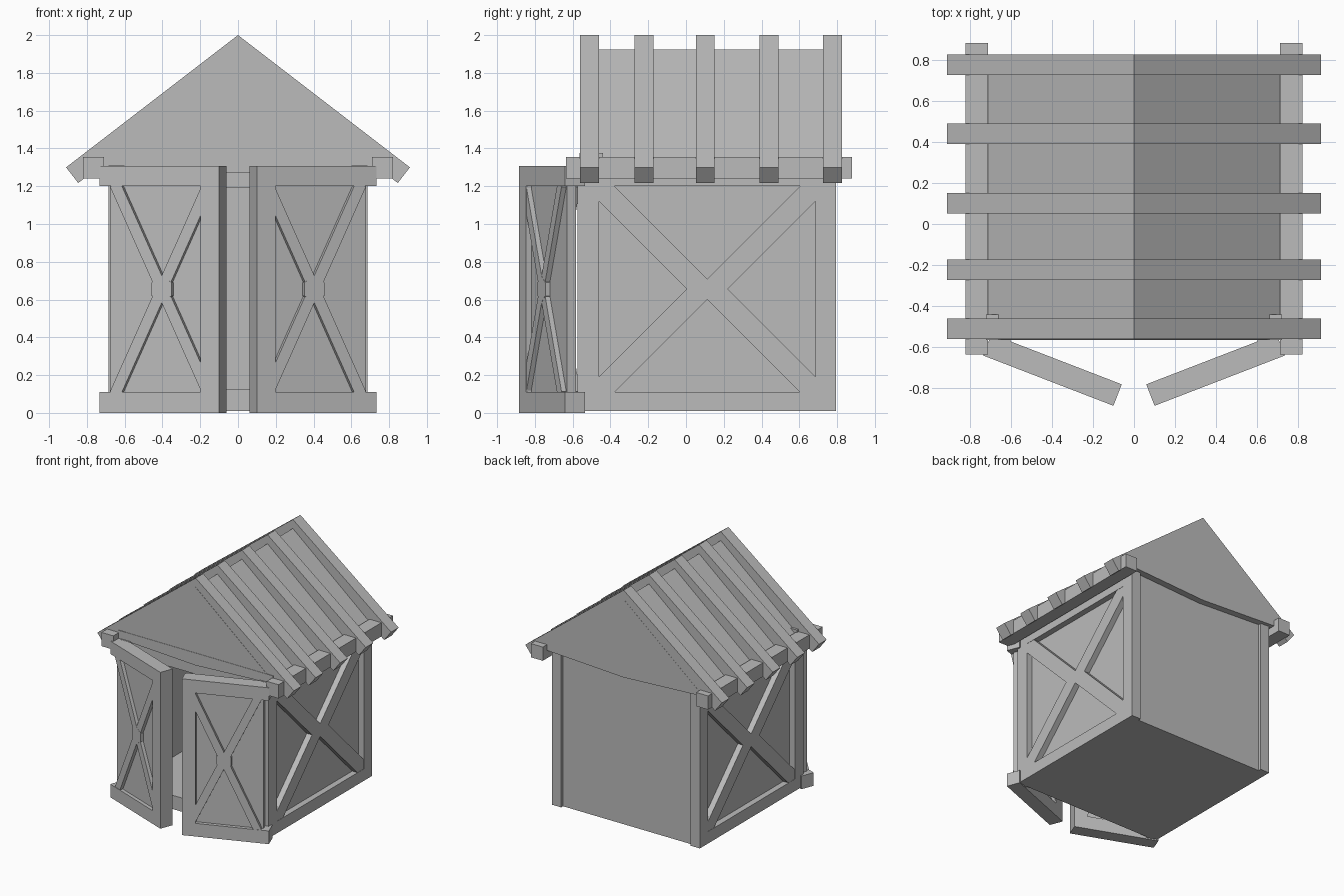
import bpy, bmesh, math
from mathutils import Matrix, Vector

cube = bpy.data.objects.get("Cube")
if cube:
    bpy.data.objects.remove(cube, do_unlink=True)

grey = bpy.data.materials.new("plain grey")
grey.use_nodes = True
colour = (0.5, 0.5, 0.5, 1)
grey.diffuse_color = colour
grey.node_tree.nodes["Principled BSDF"].inputs["Base Color"].default_value = colour


def prism(name, outline, d0, d1, matrix=Matrix()):
    """Extrude an outline in local x, z along local y from d0 to d1."""
    bm = bmesh.new()
    near = [bm.verts.new((a, d0, b)) for a, b in outline]
    far = [bm.verts.new((a, d1, b)) for a, b in outline]
    bm.faces.new(near)
    bm.faces.new(far[::-1])
    n = len(outline)
    for i in range(n):
        j = (i + 1) % n
        bm.faces.new((near[j], near[i], far[i], far[j]))
    bm.transform(matrix)
    bmesh.ops.recalc_face_normals(bm, faces=bm.faces)
    mesh = bpy.data.meshes.new(name)
    bm.to_mesh(mesh)
    bm.free()
    mesh.materials.append(grey)
    obj = bpy.data.objects.new(name, mesh)
    bpy.context.collection.objects.link(obj)
    return obj


def box(name, x, z, y, matrix=Matrix()):
    outline = [(x[0], z[0]), (x[1], z[0]), (x[1], z[1]), (x[0], z[1])]
    return prism(name, outline, y[0], y[1], matrix)


def bar(name, start, end, width, depth, matrix):
    """Straight brace between two points of a panel."""
    p, q = Vector(start), Vector(end)
    d = (q - p).normalized() * width / 2
    side = Vector((-d.y, d.x))
    prism(name, [p + side, q + side, q - side, p - side], *depth, matrix)


# Floor, ceiling and back wall
box("floor", (-0.62, 0.62), (0.01, 0.125), (-0.56, 0.77))
box("ceiling", (-0.62, 0.62), (1.19, 1.30), (-0.55, 0.77))
box("back_wall", (-0.62, 0.62), (0.01, 1.31), (0.72, 0.77))

# Gable body and front lintel
prism("gable_roof", [(0, 1.925), (0.74, 1.308), (0, 1.27), (-0.74, 1.308)], -0.562, 0.826)
box("front_lintel", (-0.72, 0.72), (1.308, 1.375), (-0.565, -0.44))

# Rafters
rafter = [(0, 2), (0.91, 1.30), (0.846, 1.217), (0, 1.87)]
for y in (-0.56, -0.273, 0.052, 0.39, 0.725):
    for s in (-1, 1):
        prism("rafter", [(s * a, b) for a, b in rafter], y, y + 0.1)

for s, side in ((1, "left"), (-1, "right")):
    mirror = Matrix.Diagonal((s, 1, 1, 1))

    # Eave beam
    box(side + "_eave_beam", (0.71, 0.82), (1.24, 1.355), (-0.635, 0.88), mirror)

    # Side wall: local x runs along the depth, local y points outwards
    wall = mirror @ Matrix(((0, 1, 0, 0), (1, 0, 0, 0), (0, 0, 1, 0), (0, 0, 0, 1)))
    frame = (0.60, 0.685)
    box(side + "_wall_panel", (-0.5, 0.74), (0.05, 1.25), (0.605, 0.635), wall)
    box(side + "_front_post", (-0.575, -0.46), (0.01, 1.31), frame, wall)
    box(side + "_back_post", (0.685, 0.795), (0.01, 1.31), frame, wall)
    box(side + "_bottom_rail", (-0.46, 0.685), (0.01, 0.11), frame, wall)
    box(side + "_top_rail", (-0.46, 0.685), (1.20, 1.31), frame, wall)
    reach = 0.572
    for y, dy in ((-0.46, 1), (0.685, -1)):
        for z, dz in ((0.11, 1), (1.20, -1)):
            bar(side + "_wall_brace", (y, z), (y + dy * reach, z + dz * reach),
                0.115, (0.61, 0.683), wall)

    # Door: local x runs from the free edge to the hinge, local y inwards
    door = mirror @ Matrix.Translation((0.10, -0.885, 0)) @ Matrix.Rotation(math.radians(21.1), 4, "Z")
    thick = (0, 0.112)
    box(side + "_door_bottom_rail", (0, 0.68), (0, 0.11), thick, door)
    box(side + "_door_top_rail", (0, 0.68), (1.20, 1.308), thick, door)
    box(side + "_door_stile", (0, 0.105), (0.11, 1.20), thick, door)
    box(side + "_door_panel", (0.1, 0.63), (0.10, 1.21), (0.03, 0.08), door)
    for z0, z1 in ((0.10, 1.21), (1.21, 0.10)):
        bar(side + "_door_brace", (0.062, z0), (0.592, z1), 0.062, (0.003, 0.109), door)
    prism(side + "_door_hub", [(0.27, 0.62), (0.327, 0.585), (0.384, 0.62),
                               (0.384, 0.69), (0.327, 0.725), (0.27, 0.69)], 0.002, 0.11, door)
